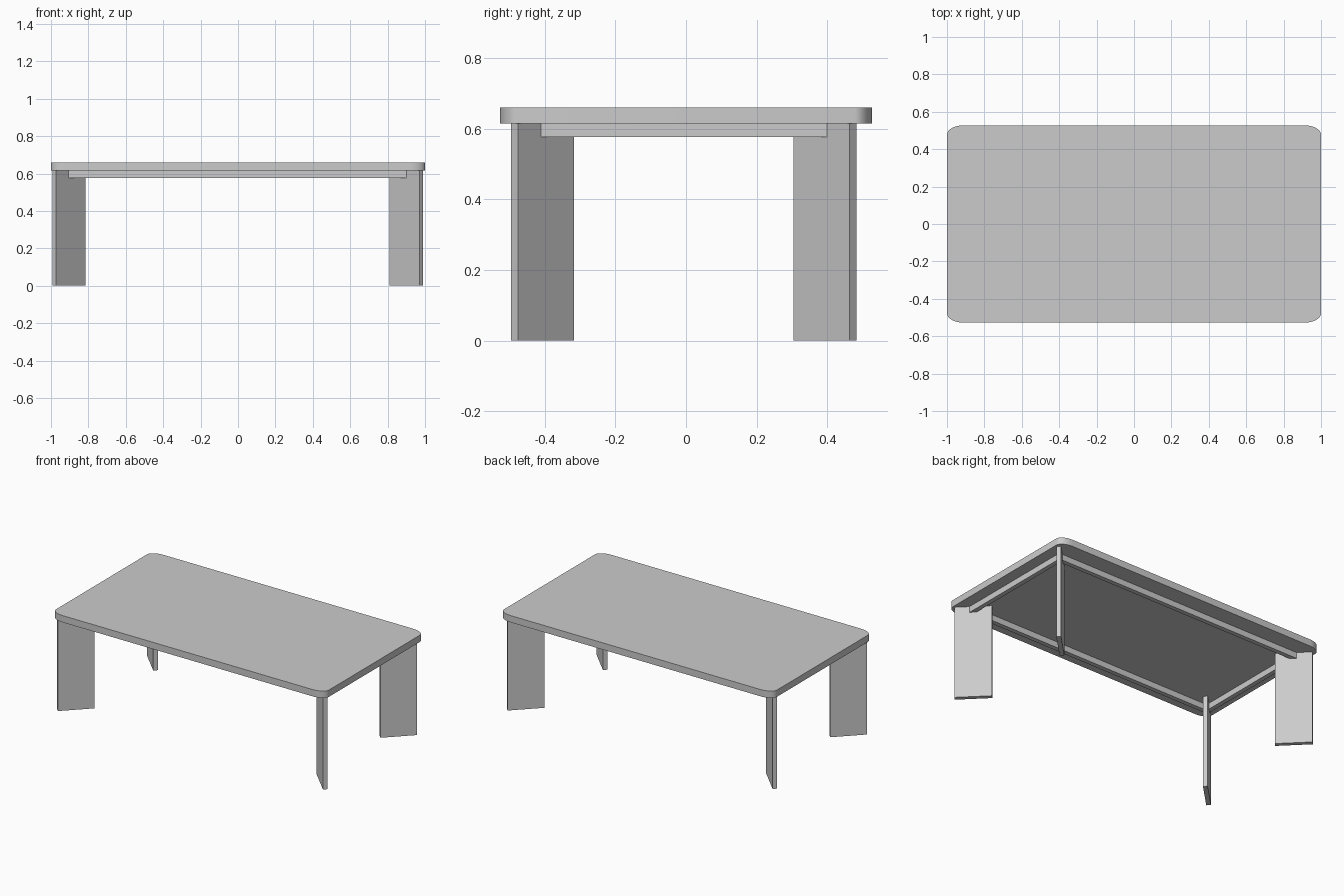
import bpy
import bmesh
from math import sin, cos, pi, radians
from mathutils import Matrix

if "Cube" in bpy.data.objects:
    bpy.data.objects.remove(bpy.data.objects["Cube"])

grey = bpy.data.materials.new("plain grey")
grey.use_nodes = True
colour = (0.6, 0.6, 0.6, 1)
grey.diffuse_color = colour
grey.node_tree.nodes["Principled BSDF"].inputs["Base Color"].default_value = colour


def add_object(name, bm):
    bmesh.ops.recalc_face_normals(bm, faces=bm.faces)
    mesh = bpy.data.meshes.new(name)
    bm.to_mesh(mesh)
    bm.free()
    mesh.materials.append(grey)
    obj = bpy.data.objects.new(name, mesh)
    bpy.context.collection.objects.link(obj)
    return obj


def box(name, centre, size, turn=0):
    bm = bmesh.new()
    place = Matrix.Translation(centre) @ Matrix.Rotation(turn, 4, "Z")
    bmesh.ops.create_cube(bm, size=1, matrix=place @ Matrix.Diagonal((*size, 1)))
    return add_object(name, bm)


# Table top: rounded rectangle, extruded upwards
HALF_X, HALF_Y, RX, RY, STEPS = 1.0, 0.527, 0.085, 0.05, 8
UNDER, TOP = 0.615, 0.66
bm = bmesh.new()
outline = []
for corner, (sx, sy) in enumerate(((1, 1), (-1, 1), (-1, -1), (1, -1))):
    for i in range(STEPS + 1):
        a = (corner + i / STEPS) * pi / 2
        outline.append(bm.verts.new((sx * (HALF_X - RX) + RX * cos(a),
                                     sy * (HALF_Y - RY) + RY * sin(a), UNDER)))
face = bm.faces.new(outline)
raised = bmesh.ops.extrude_face_region(bm, geom=[face], use_keep_orig=True)["geom"]
bmesh.ops.translate(bm, vec=(0, 0, TOP - UNDER),
                    verts=[v for v in raised if isinstance(v, bmesh.types.BMVert)])
top = add_object("table_top", bm)
bpy.context.view_layer.objects.active = top
top.select_set(True)
bpy.ops.object.shade_smooth_by_angle(angle=radians(30))

# Apron rails under the top
RAIL_X, RAIL_Y, RAIL_W, RAIL_H, MID_Y = 0.925, 0.422, 0.03, 0.039, -0.006
rail_z = UNDER - RAIL_H / 2
for side, label in ((-1, "front"), (1, "back")):
    box(label + "_rail", (0, MID_Y + side * (RAIL_Y - RAIL_W / 2), rail_z),
        (2 * RAIL_X, RAIL_W, RAIL_H))
for side, label in ((-1, "right"), (1, "left")):
    box(label + "_rail", (side * (RAIL_X - RAIL_W / 2), MID_Y, rail_z),
        (RAIL_W, 2 * (RAIL_Y - RAIL_W), RAIL_H))

# Slab legs set diagonally at the corners
for sx, xname in ((-1, "right"), (1, "left")):
    for sy, yname in ((-1, "front"), (1, "back")):
        box(f"{yname}_{xname}_leg",
            (sx * 0.902 - 0.002, sy * 0.4 + MID_Y, UNDER / 2),
            (0.224, 0.028, UNDER), sx * sy * pi / 4)
